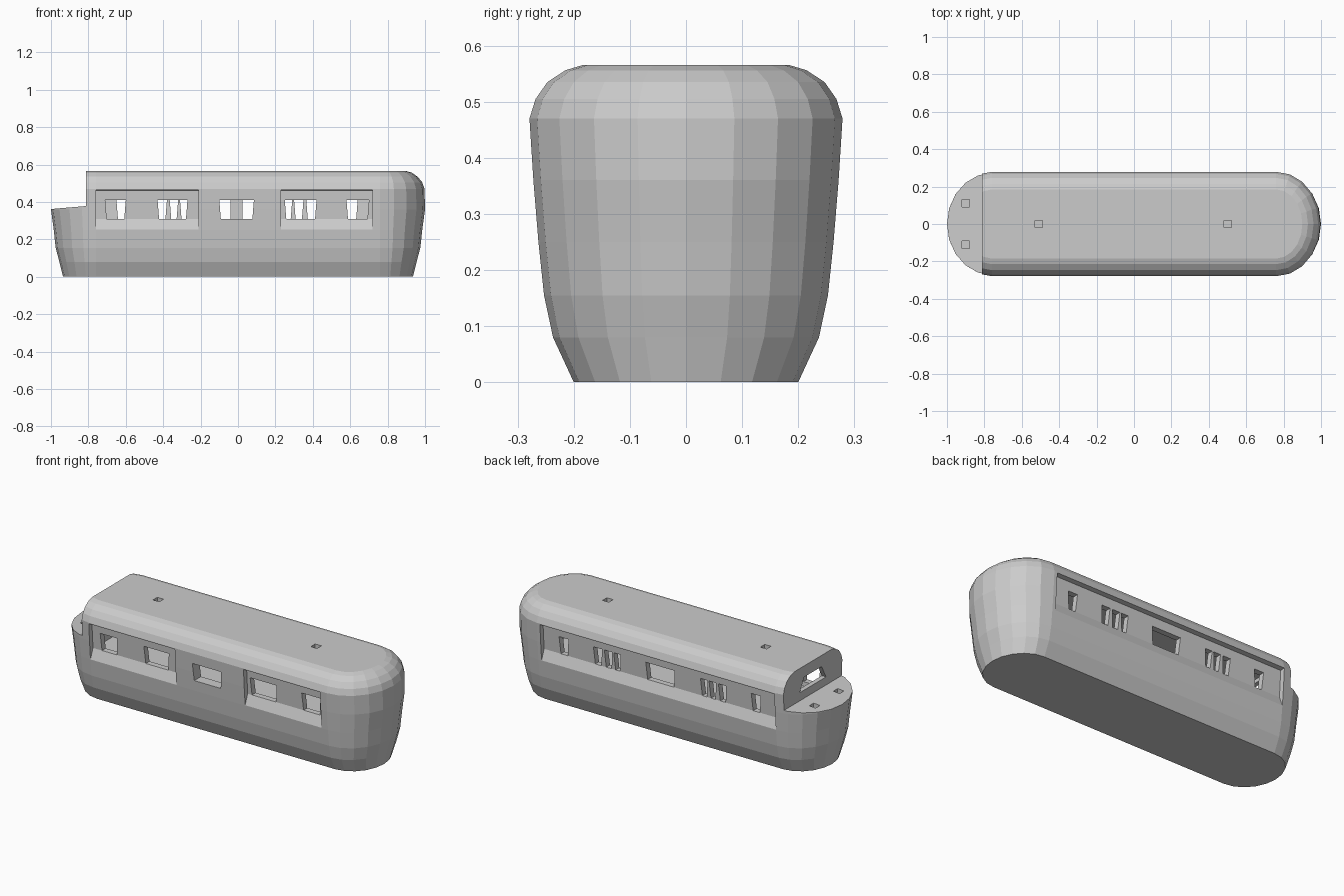
import bpy, bmesh
from math import sin, cos, pi

if "Cube" in bpy.data.objects:
    bpy.data.objects.remove(bpy.data.objects["Cube"])


def make(name, bm):
    bmesh.ops.recalc_face_normals(bm, faces=bm.faces)
    mesh = bpy.data.meshes.new(name)
    bm.to_mesh(mesh)
    bm.free()
    ob = bpy.data.objects.new(name, mesh)
    bpy.context.collection.objects.link(ob)
    return ob


def loft(name, rings):
    bm = bmesh.new()
    loops = [[bm.verts.new(p) for p in r] for r in rings]
    for a, b in zip(loops, loops[1:]):
        for i in range(len(a)):
            j = (i + 1) % len(a)
            bm.faces.new((a[i], a[j], b[j], b[i]))
    bm.faces.new(loops[0])
    bm.faces.new(loops[-1])
    return make(name, bm)


def prism_x(name, yz, x0, x1):
    return loft(name, [[(x, y, z) for y, z in yz] for x in (x0, x1)])


def prism_y(name, xz, y0, y1):
    return loft(name, [[(x, y, z) for x, z in xz] for y in (y0, y1)])


def box(name, x0, x1, y0, y1, z0, z1):
    return prism_x(name, [(y0, z0), (y1, z0), (y1, z1), (y0, z1)], x0, x1)


def cut(target, cutter):
    cutter.hide_render = True
    mod = target.modifiers.new("cut", 'BOOLEAN')
    mod.operation = 'DIFFERENCE'
    mod.solver = 'EXACT'
    mod.object = cutter
    bpy.context.view_layer.objects.active = target
    bpy.ops.object.modifier_apply(modifier=mod.name)
    bpy.data.objects.remove(cutter, do_unlink=True)


def stadium(z, half_width, reach, n=10):
    cx = 0.76
    arc = [(-pi / 2 + pi * i / n) for i in range(n + 1)]
    right = [(cx + (reach - cx) * cos(a), half_width * sin(a), z) for a in arc]
    return right + [(-x, -y, z) for x, y, z in right]


# Shell: stacked rounded outlines (height, half width, end reach)
levels = [(0, .20, .935), (.08, .237, .955), (.155, .253, .975), (.25, .263, .985),
          (.36, .272, 1.0), (.47, .279, .997), (.505, .268, .985), (.535, .247, .96),
          (.556, .215, .93), (.565, .185, .90)]
body = loft("cabin_body", [stadium(*l) for l in levels])

# Open end deck
cut(body, prism_y("deck_cut", [(-1.2, .345), (-.812, .378), (-.812, .8), (-1.2, .8)], -.5, .5))

# Hollow interior
cut(body, prism_x("room_cut", [(-.205, .285), (.205, .285), (.215, .44), (.16, .52),
                               (-.16, .52), (-.215, .44)], -.785, .76))

# Recessed window bands under the eaves
band = [(.32, .468), (.25, .462), (.24, .31), (.264, .25), (.32, .24)]
cut(body, prism_x("back_band_cut", band, -.76, .74))
for x0, x1 in [(-.76, -.21), (.23, .72)]:
    cut(body, prism_x("front_band_cut", [(-y, z) for y, z in band], x0, x1))

# Window openings
front_windows = [(-.71, -.60), (-.43, -.27), (-.10, .085), (.25, .42), (.58, .70)]
back_windows = [(-.65, -.59), (-.43, -.38), (-.365, -.32), (-.31, -.265), (-.10, .085),
                (.245, .29), (.30, .35), (.365, .42), (.58, .64)]
for side, spans in ((-1, front_windows), (1, back_windows)):
    y0, y1 = sorted((side * .18, side * .35))
    for x0, x1 in spans:
        cut(body, prism_y("window_cut", [(x0 + .008, .31), (x1 - .008, .31),
                                         (x1, .41), (x0, .41)], y0, y1))

# Opening in the end wall
cut(body, prism_x("end_opening_cut", [(-.12, .425), (.12, .425), (.08, .50), (-.08, .50)], -.9, -.7))

# Small hatches in roof and deck
for x, y, z in [(-.51, 0, .565), (.50, 0, .565), (-.90, .11, .371), (-.90, -.11, .371)]:
    cut(body, box("hatch_cut", x - .02, x + .02, y - .02, y + .02, z - .03, z + .03))

# Central post inside the cabin
box("interior_post", -.04, .025, -.04, .04, .28, .525)
